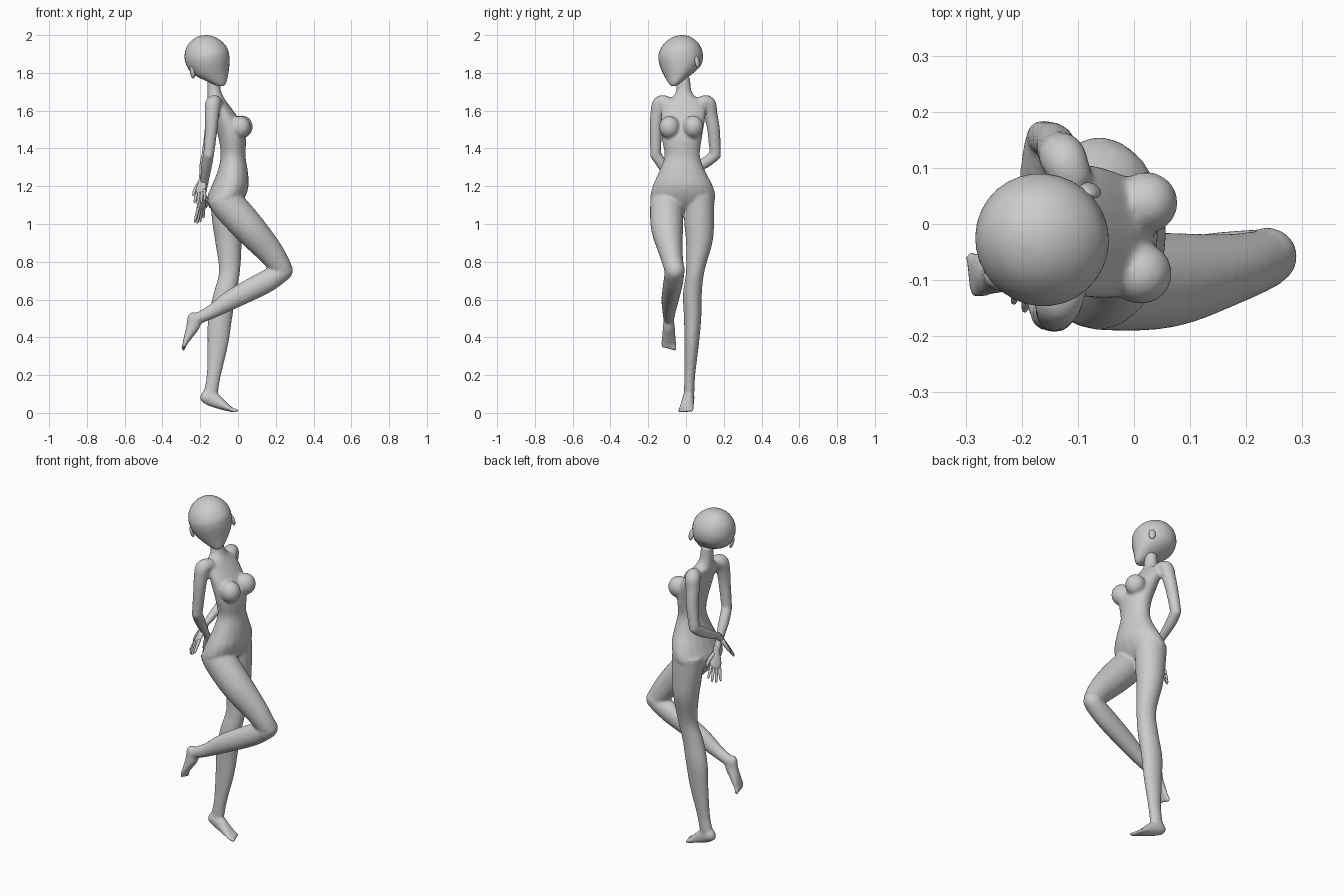
import bpy, bmesh, math
from mathutils import Vector, Matrix

Z = Vector((0, 0, 1))


def catmull(p0, p1, p2, p3, t):
    return [0.5 * (2*b + (c - a)*t + (2*a - 5*b + 4*c - d)*t*t + (3*b - a - 3*c + d)*t**3)
            for a, b, c, d in zip(p0, p1, p2, p3)]


def loft(bm, rings, ref, flat=False, sub=5, n=20):
    """Closed tube through rings (x, y, z, half-width along ref, half-width across)."""
    ref = Vector(ref)
    pts = []
    for i in range(len(rings) - 1):
        q = [rings[max(i-1, 0)], rings[i], rings[i+1], rings[min(i+2, len(rings)-1)]]
        pts += [catmull(*q, k / sub) for k in range(sub)]
    pts.append(list(rings[-1]))
    loops = []
    for i, p in enumerate(pts):
        c = Vector(p[:3])
        t = Z if flat else (Vector(pts[min(i+1, len(pts)-1)][:3]) - Vector(pts[max(i-1, 0)][:3])).normalized()
        u = (ref - t * ref.dot(t)).normalized()
        v = t.cross(u)
        loops.append([bm.verts.new(c + u * (max(p[3], .002) * math.cos(2*math.pi*k/n))
                                   + v * (max(p[4], .002) * math.sin(2*math.pi*k/n))) for k in range(n)])
    for a, b in zip(loops, loops[1:]):
        for k in range(n):
            bm.faces.new((a[k], a[(k+1) % n], b[(k+1) % n], b[k]))
    bm.faces.new(loops[0][::-1])
    bm.faces.new(loops[-1])


def ball(bm, c, r, rot=None):
    m = Matrix.Translation(c) @ (rot or Matrix()) @ Matrix.Diagonal((*r, 1))
    bmesh.ops.create_uvsphere(bm, u_segments=24, v_segments=14, radius=1, matrix=m)


def finish(bm, name, voxel=None, smooth=4):
    bmesh.ops.recalc_face_normals(bm, faces=bm.faces)
    for f in bm.faces:
        f.smooth = True
    me = bpy.data.meshes.new(name)
    bm.to_mesh(me)
    bm.free()
    ob = bpy.data.objects.new(name, me)
    bpy.context.collection.objects.link(ob)
    if voxel:
        r = ob.modifiers.new("merge", 'REMESH')
        r.mode, r.voxel_size, r.use_smooth_shade = 'VOXEL', voxel, True
        s = ob.modifiers.new("soften", 'SMOOTH')
        s.factor, s.iterations = 0.5, smooth
    return ob


# body: torso, legs and arms merged into one skin
bm = bmesh.new()
loft(bm, [(-.130, -.015, 1.78, .034, .036), (-.127, -.012, 1.71, .036, .040),
          (-.120, -.010, 1.675, .042, .060), (-.112, -.010, 1.65, .050, .105),
          (-.085, -.012, 1.60, .060, .118), (-.052, -.018, 1.53, .074, .115),
          (-.030, -.022, 1.45, .072, .106), (-.026, -.020, 1.36, .066, .094),
          (-.028, -.020, 1.28, .080, .122), (-.042, -.017, 1.20, .098, .160),
          (-.067, -.017, 1.13, .098, .172), (-.080, -.017, 1.08, .070, .135)],
     (1, 0, 0), flat=True)
# bust
ball(bm, (.022, .038, 1.515), (.056, .055, .060))
ball(bm, (.012, -.088, 1.512), (.056, .055, .060))
# standing leg
loft(bm, [(-.062, .068, 1.15, .090, .082), (-.055, .070, 1.00, .080, .079),
          (-.050, .070, .90, .070, .070), (-.045, .049, .75, .056, .049),
          (-.070, .034, .63, .060, .050), (-.095, .035, .50, .064, .046),
          (-.107, .030, .36, .055, .038), (-.128, .020, .20, .038, .029),
          (-.142, .017, .12, .038, .028), (-.148, .013, .07, .036, .027)],
     (1, 0, 0), flat=True)
# raised leg: thigh, knee, shin
loft(bm, [(-.085, -.098, 1.15, .082, .080), (-.050, -.102, 1.10, .088, .090),
          (.060, -.100, .977, .085, .086), (.172, -.080, .850, .063, .070),
          (.235, -.062, .760, .052, .055)], (0, 1, 0))
ball(bm, (.238, -.058, .755), (.053, .052, .055))
loft(bm, [(.235, -.060, .745, .052, .050), (.140, -.068, .690, .052, .060),
          (-.030, -.084, .602, .046, .053), (-.140, -.090, .535, .035, .037),
          (-.220, -.091, .497, .029, .031), (-.243, -.091, .488, .028, .030)], (0, 1, 0))
# feet
loft(bm, [(-.196, .016, .095, .012, .018), (-.178, .015, .088, .029, .033),
          (-.130, .012, .070, .032, .040), (-.082, .006, .042, .036, .027),
          (-.045, .001, .022, .041, .015), (-.025, -.001, .015, .040, .010)], (0, 1, 0))
loft(bm, [(-.252, -.091, .528, .014, .012), (-.243, -.091, .510, .027, .028),
          (-.235, -.091, .470, .030, .037), (-.259, -.091, .415, .036, .025),
          (-.279, -.092, .372, .041, .014), (-.284, -.092, .355, .040, .010)], (0, 1, 0))
# toes
for i in range(5):
    r = .0115 - .001 * i
    ball(bm, (-.016 - .005 * i, -.032 + .0155 * i, .0125), (.019, r, r))
    ball(bm, (-.289 + .001 * i, -.060 - .016 * i, .345 + .004 * i), (r, r, .018))
# arms: upper arm, elbow, forearm down to the wrist
arms = {
    "right": [[(-.110, -.090, 1.640, .034, .034), (-.132, -.135, 1.638, .042, .042),
               (-.138, -.152, 1.580, .038, .037), (-.142, -.160, 1.500, .033, .033),
               (-.155, -.160, 1.370, .029, .029)],
              [(-.156, -.160, 1.365, .029, .029), (-.168, -.115, 1.300, .029, .029),
               (-.180, -.045, 1.200, .020, .020), (-.184, -.025, 1.170, .019, .017)]],
    "left": [[(-.105, .070, 1.640, .034, .034), (-.125, .115, 1.638, .042, .042),
              (-.135, .130, 1.580, .038, .037), (-.143, .146, 1.500, .034, .034),
              (-.162, .155, 1.375, .030, .030)],
             [(-.163, .155, 1.365, .030, .030), (-.174, .095, 1.320, .029, .029),
              (-.186, -.015, 1.260, .020, .020), (-.190, -.045, 1.240, .019, .017)]]}
for side in arms.values():
    for seg in side:
        loft(bm, seg, (1, 0, 0))
    ball(bm, side[1][0][:3], (.029, .030, .030))
finish(bm, "body", .0075, 7)


# hands: palm, four fingers and a thumb
def hand(name, wrist, tip, across, thumb):
    bm = bmesh.new()
    w, d = Vector(wrist), Vector(tip) - Vector(wrist)
    L = d.length
    d.normalize()
    s = Vector(across)
    s = (s - d * s.dot(d)).normalized()
    loft(bm, [(*(w + d * L * k), a, b) for k, a, b in
              ((-.12, .018, .017), (.08, .020, .014), (.3, .030, .013), (.5, .032, .011), (.56, .024, .007))], s)
    for i in range(4):
        o = (i - 1.5) * .0155
        base, length = w + d * L * .48 + s * o, L * (.46, .52, .50, .40)[i]
        loft(bm, [(*(base + (d + s * o * 7) * length * k), r, r) for k, r in
                  ((0, .009), (.5, .008), (.9, .006), (1, .002))], s, n=10, sub=3)
    loft(bm, [(*(w + d * L * k + s * thumb * o), r, r) for k, o, r in
              ((.1, .012, .011), (.28, .034, .010), (.45, .046, .008), (.56, .048, .003))],
         d.cross(s), n=10, sub=3)
    finish(bm, name)


hand("right_hand", (-.184, -.025, 1.170), (-.208, .035, 1.005), (.6, .7, .2), 1)
hand("left_hand", (-.190, -.045, 1.240), (-.205, -.150, 1.105), (-.6, .3, -.3), 1)

# head: built upright, then turned and tilted
f = Vector((.66, -.75, 0)).normalized()
l = Vector((.73, .64, .25))
l = (l - f * l.dot(f)).normalized()
u = f.cross(l)
frame = Matrix((f, l, u)).transposed().to_4x4()
frame.translation = Vector((-.164, -.027, 1.880))
bm = bmesh.new()
loft(bm, [(-.010, 0, .120, .004, .004), (-.009, 0, .115, .034, .034), (-.007, 0, .100, .066, .065),
          (-.004, 0, .070, .098, .095), (0, 0, .030, .117, .114), (.001, 0, -.010, .119, .116),
          (.006, 0, -.050, .108, .107), (.024, 0, -.085, .083, .087), (.050, 0, -.115, .052, .060),
          (.068, 0, -.138, .030, .036), (.078, 0, -.150, .014, .018), (.080, 0, -.154, .004, .004)],
     (1, 0, 0), flat=True, n=32)
# ears
for sgn in (-1, 1):
    ball(bm, (-.008, sgn * .113, -.052), (.019, .011, .033), Matrix.Rotation(sgn * .35, 4, 'Z'))
bm.transform(frame)
finish(bm, "head")
